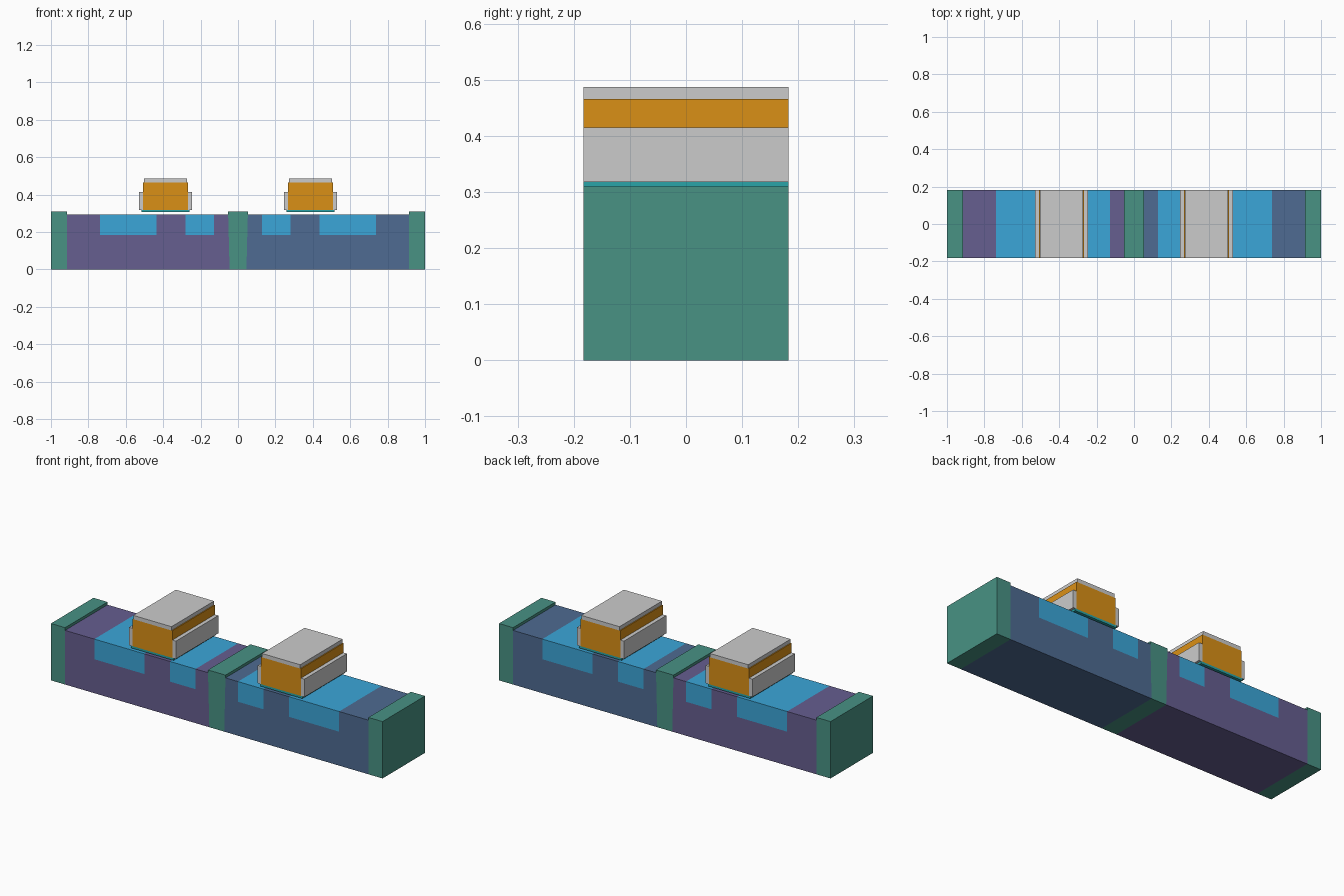
import bpy, bmesh

if "Cube" in bpy.data.objects:
    bpy.data.objects.remove(bpy.data.objects["Cube"])

DEPTH = 0.183          # half depth, shared by every part
GATE_X = 0.388         # gate centre on each side


def material(name, hex_code):
    def lin(i):
        c = int(hex_code[i:i + 2], 16) / 255
        return c / 12.92 if c <= 0.04045 else ((c + 0.055) / 1.055) ** 2.4
    m = bpy.data.materials.new(name)
    m.diffuse_color = (lin(0), lin(2), lin(4), 1)
    m.use_nodes = True
    m.node_tree.nodes["Principled BSDF"].inputs["Base Color"].default_value = m.diffuse_color
    return m


GREEN = material("green", "489284")
PURPLE = material("purple", "665E90")
BLUE = material("blue", "4E6B92")
CYAN = material("cyan", "3BA6D8")
ORANGE = material("orange", "DA9016")
TEAL = material("teal", "2AA5A8")


def prism(name, profile, mat=None):
    """Extrude an x/z profile through the full depth."""
    bm = bmesh.new()
    face = bm.faces.new([bm.verts.new((x, -DEPTH, z)) for x, z in profile])
    ext = bmesh.ops.extrude_face_region(bm, geom=[face])
    verts = [v for v in ext["geom"] if isinstance(v, bmesh.types.BMVert)]
    bmesh.ops.translate(bm, verts=verts, vec=(0, 2 * DEPTH, 0))
    bmesh.ops.recalc_face_normals(bm, faces=bm.faces)
    me = bpy.data.meshes.new(name)
    bm.to_mesh(me)
    bm.free()
    ob = bpy.data.objects.new(name, me)
    bpy.context.collection.objects.link(ob)
    if mat:
        me.materials.append(mat)
    return ob


def block(name, x0, x1, z0, z1, mat=None):
    return prism(name, [(x0, z0), (x1, z0), (x1, z1), (x0, z1)], mat)


def wall(z):
    """Half width of the tapered centre divider at height z."""
    return 0.045 + 0.008 * z / 0.31


# Tapered centre divider
prism("centre_divider", [(-wall(0), 0), (wall(0), 0),
                         (wall(0.31), 0.31), (-wall(0.31), 0.31)], GREEN)

Z1, Z2 = 0.185, 0.295
for side, s, well in (("left", -1, PURPLE), ("right", 1, BLUE)):
    # End wall and lower well
    block(side + "_end_wall", s * 0.915, s, 0, 0.31, GREEN)
    prism(side + "_well", [(s * wall(0), 0), (s * 0.915, 0),
                           (s * 0.915, Z1), (s * wall(Z1), Z1)], well)

    # Upper layer: alternating well and contact regions
    prism(side + "_inner_strip", [(s * wall(Z1), Z1), (s * 0.128, Z1),
                                  (s * 0.128, Z2), (s * wall(Z2), Z2)], well)
    for part, a, b, mat in (("inner_contact", 0.128, 0.282, CYAN),
                            ("channel", 0.282, 0.437, well),
                            ("outer_contact", 0.437, 0.738, CYAN),
                            ("outer_strip", 0.738, 0.915, well)):
        block(f"{side}_{part}", s * a, s * b, Z1, Z2, mat)

    # Gate stack floating just above the channel
    cx = s * GATE_X
    block(side + "_gate_insulator", cx - 0.128, cx + 0.128, 0.306, 0.318, TEAL)
    block(side + "_gate_body", cx - 0.12, cx + 0.12, 0.318, 0.466, ORANGE)
    block(side + "_gate_cap", cx - 0.115, cx + 0.115, 0.466, 0.487)
    for tag, d in (("a", -1), ("b", 1)):
        block(f"{side}_gate_spacer_{tag}", cx + d * 0.12, cx + d * 0.141,
              0.318, 0.415)
